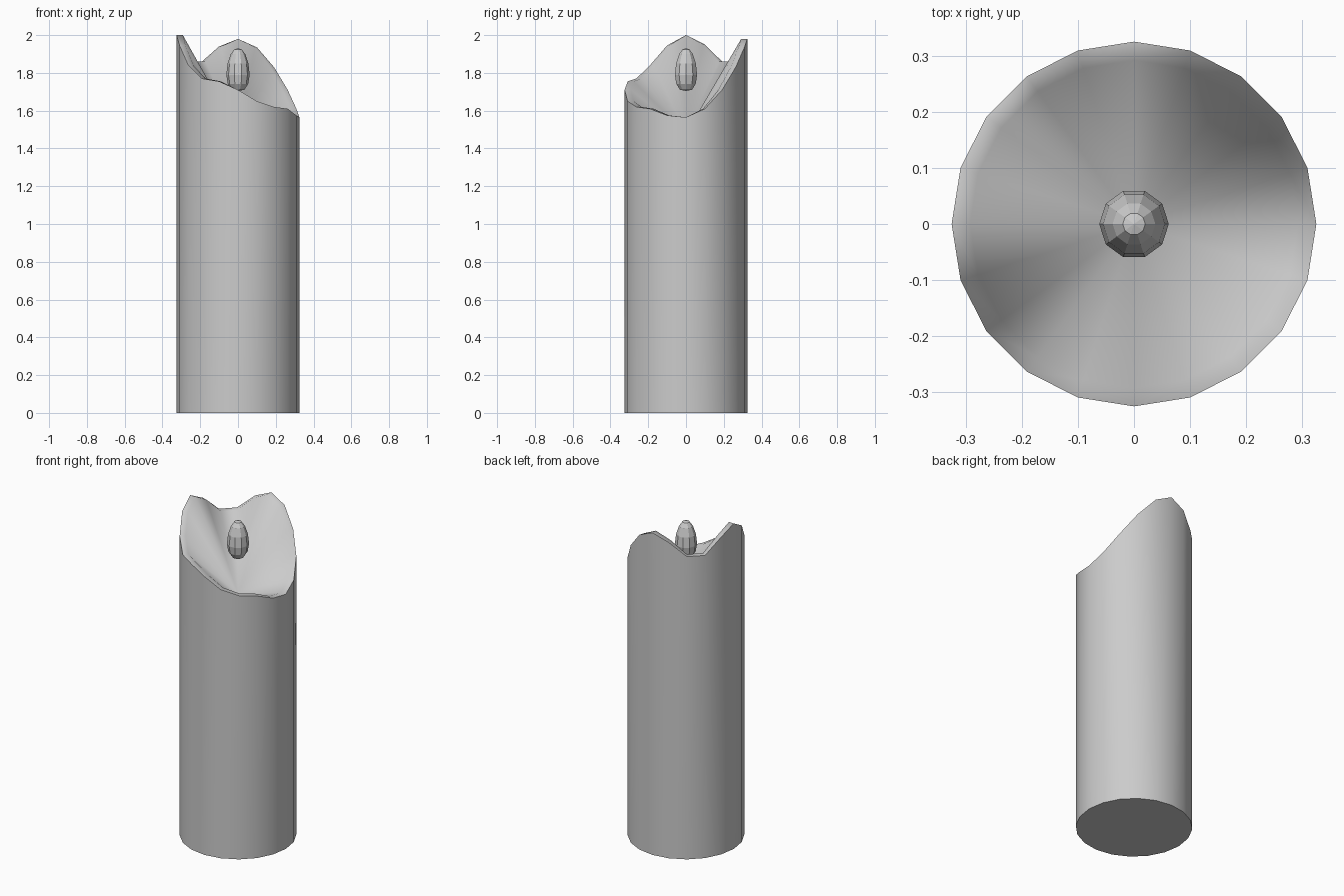
import bpy, bmesh
from math import cos, sin, tau, radians

if "Cube" in bpy.data.objects:
    bpy.data.objects.remove(bpy.data.objects["Cube"])


def ring(bm, r, heights):
    n = len(heights)
    return [bm.verts.new((r * cos(tau * i / n), r * sin(tau * i / n), z))
            for i, z in enumerate(heights)]


def bridge(bm, a, b):
    n = len(a)
    for i in range(n):
        j = (i + 1) % n
        bm.faces.new((a[i], a[j], b[j], b[i]))


def fan(bm, a, z):
    c = bm.verts.new((0, 0, z))
    for i in range(len(a)):
        bm.faces.new((a[i], a[(i + 1) % len(a)], c))


def finish(bm, name):
    bmesh.ops.recalc_face_normals(bm, faces=bm.faces)
    me = bpy.data.meshes.new(name)
    bm.to_mesh(me)
    bm.free()
    ob = bpy.data.objects.new(name, me)
    bpy.context.collection.objects.link(ob)
    return ob


# Candle body: melted rim heights going round from +x, with a conical hollow
rim = [1.565, 1.61, 1.71, 1.83, 1.935, 1.98, 1.94, 1.86, 1.86, 1.95,
       2.0, 1.945, 1.84, 1.77, 1.755, 1.71, 1.65, 1.62, 1.61, 1.575]
bm = bmesh.new()
base = ring(bm, 0.325, [0] * 20)
outer = ring(bm, 0.325, rim)
inner = ring(bm, 0.292, rim)
bm.faces.new(base[::-1])
bridge(bm, base, outer)
bridge(bm, outer, inner)
fan(bm, inner, 1.48)
body = finish(bm, "candle_body")
bpy.context.view_layer.objects.active = body
body.select_set(True)
bpy.ops.object.shade_smooth_by_angle(angle=radians(68))

# Flame: ten-sided faceted egg floating over the hollow
profile = [(0.033, 1.71), (0.054, 1.742), (0.062, 1.79),
           (0.055, 1.85), (0.038, 1.9), (0.02, 1.924)]
bm = bmesh.new()
rings = [ring(bm, r, [z] * 10) for r, z in profile]
for a, b in zip(rings, rings[1:]):
    bridge(bm, a, b)
fan(bm, rings[0], 1.705)
fan(bm, rings[-1], 1.93)
finish(bm, "flame")
